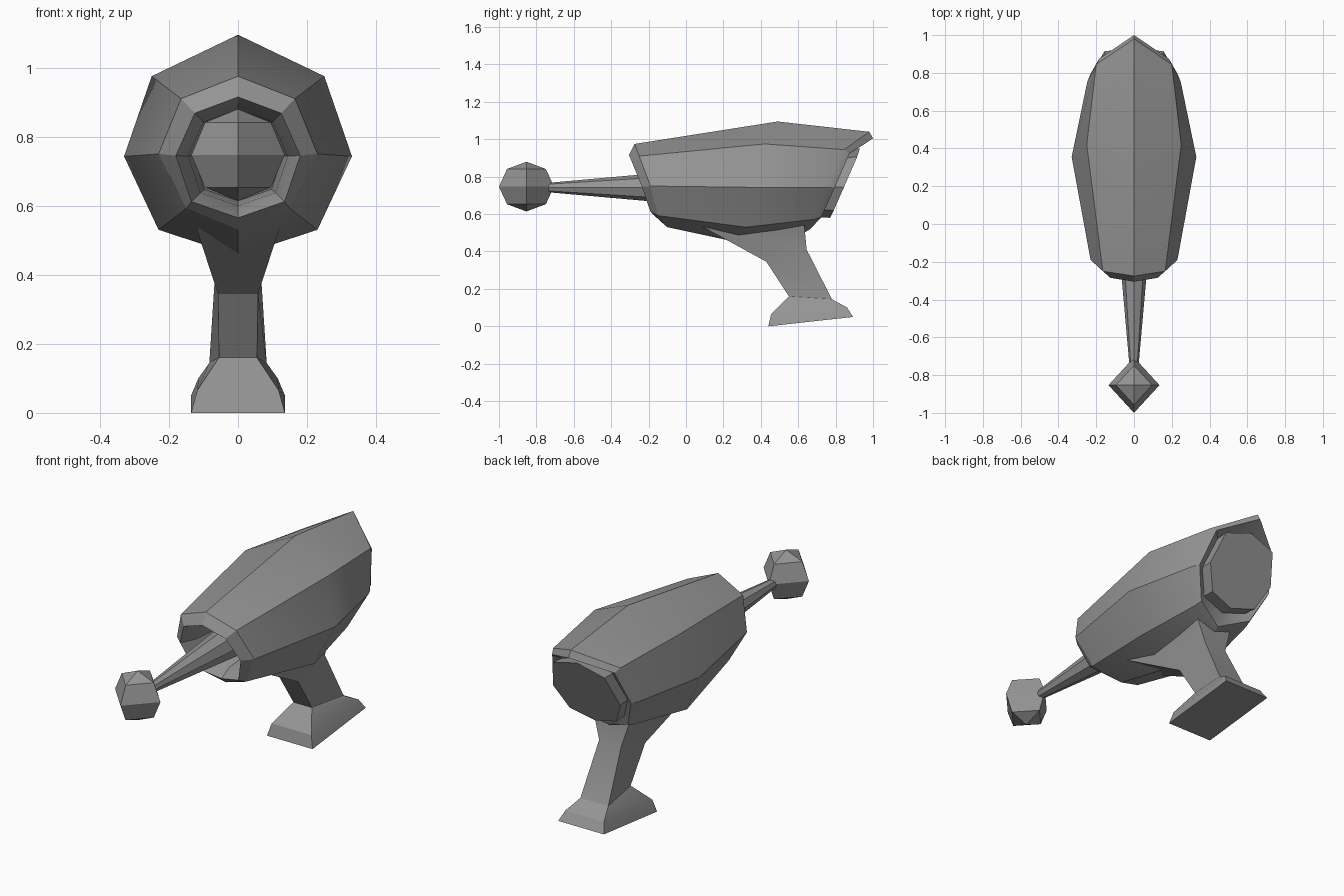
import bpy, bmesh, math
from mathutils import Vector

if "Cube" in bpy.data.objects:
    bpy.data.objects.remove(bpy.data.objects["Cube"], do_unlink=True)

grey = bpy.data.materials.new("plain grey")
grey.use_nodes = True
colour = (0.3, 0.3, 0.3, 1)
grey.diffuse_color = colour
grey.node_tree.nodes["Principled BSDF"].inputs["Base Color"].default_value = colour


def finish(name, bm):
    bmesh.ops.recalc_face_normals(bm, faces=bm.faces)
    mesh = bpy.data.meshes.new(name)
    bm.to_mesh(mesh)
    bm.free()
    mesh.materials.append(grey)
    obj = bpy.data.objects.new(name, mesh)
    bpy.context.collection.objects.link(obj)
    bpy.ops.object.select_all(action='DESELECT')
    obj.select_set(True)
    bpy.context.view_layer.objects.active = obj
    bpy.ops.object.shade_smooth_by_angle(angle=math.radians(25))
    return obj


def loft(name, rings):
    """Join closed rings of equal length and cap both ends."""
    bm = bmesh.new()
    loops = [[bm.verts.new(p) for p in ring] for ring in rings]
    for a, b in zip(loops, loops[1:]):
        for i in range(len(a)):
            j = (i + 1) % len(a)
            bm.faces.new((a[i], a[j], b[j], b[i]))
    bm.faces.new(loops[0])
    bm.faces.new(loops[-1])
    return finish(name, bm)


def mirror_ring(half):
    """Complete a half outline running from top centre to bottom centre."""
    return half + [(-x, y, z) for x, y, z in reversed(half[1:-1])]


def shifted(half, scale, dy):
    """Scale an outline about its own middle and slide it along y."""
    mid = (Vector(half[0]) + Vector(half[-1])) / 2
    return [tuple(mid + (Vector(p) - mid) * scale + Vector((0, dy, 0))) for p in half]


# Slanted eight-sided body: hollow mouth, swollen middle, raised rear lip, end cap
mouth = [(0, -.305, .915), (.125, -.285, .868), (.18, -.235, .745), (.135, -.19, .612), (0, -.14, .565)]
front = [(0, -.275, .975), (.165, -.25, .91), (.23, -.19, .75), (.15, -.15, .592), (0, -.1, .53)]
middle = [(0, .49, 1.095), (.25, .42, .975), (.33, .355, .743), (.23, .32, .53), (0, .25, .455)]
rear = [(0, .98, 1.04), (.2, .845, .945), (.247, .755, .742), (.17, .685, .572), (0, .64, .505)]
rear_lip = [(0, 1, 1.005), (.185, .875, .925), (.23, .795, .742), (.16, .725, .585), (0, .665, .52)]
cap = [(0, .93, .952), (.155, .915, .905), (.2, .845, .745), (.14, .79, .62), (0, .77, .58)]
halves = [shifted(mouth, .72, .24), shifted(mouth, .8, .08), mouth, front, middle,
          rear, rear_lip, shifted(cap, .98, -.07), cap]
loft("body", [mirror_ring(h) for h in halves])


# Tapered eight-sided rod reaching forward from the mouth
def rod_ring(y, r):
    return [(r * math.sin(k * math.pi / 4), y, .742 + r * math.cos(k * math.pi / 4)) for k in range(8)]


loft("rod", [rod_ring(.05, .095), rod_ring(-.74, .025)])

# Faceted tip: four sides, four levels
bm = bmesh.new()
bmesh.ops.create_uvsphere(bm, u_segments=4, v_segments=4, radius=1)
for v in bm.verts:
    v.co = Vector((v.co.x * .135, v.co.y * .147 - .853, v.co.z * .133 + .747))
finish("tip", bm)


# Four-sided sections given by front and back edges as (half width, y, z)
def section(f, b):
    return [f, b, (-b[0], b[1], b[2]), (-f[0], f[1], f[2])]


neck = section((.055, .55, .16), (.083, .78, .145))
loft("handle", [section((.125, .06, .548), (.115, .63, .57)),
                section((.058, .43, .345), (.066, .645, .41)), neck])
loft("foot", [neck, section((.118, .455, .065), (.115, .862, .1)),
              section((.136, .44, 0), (.136, .893, .05))])
